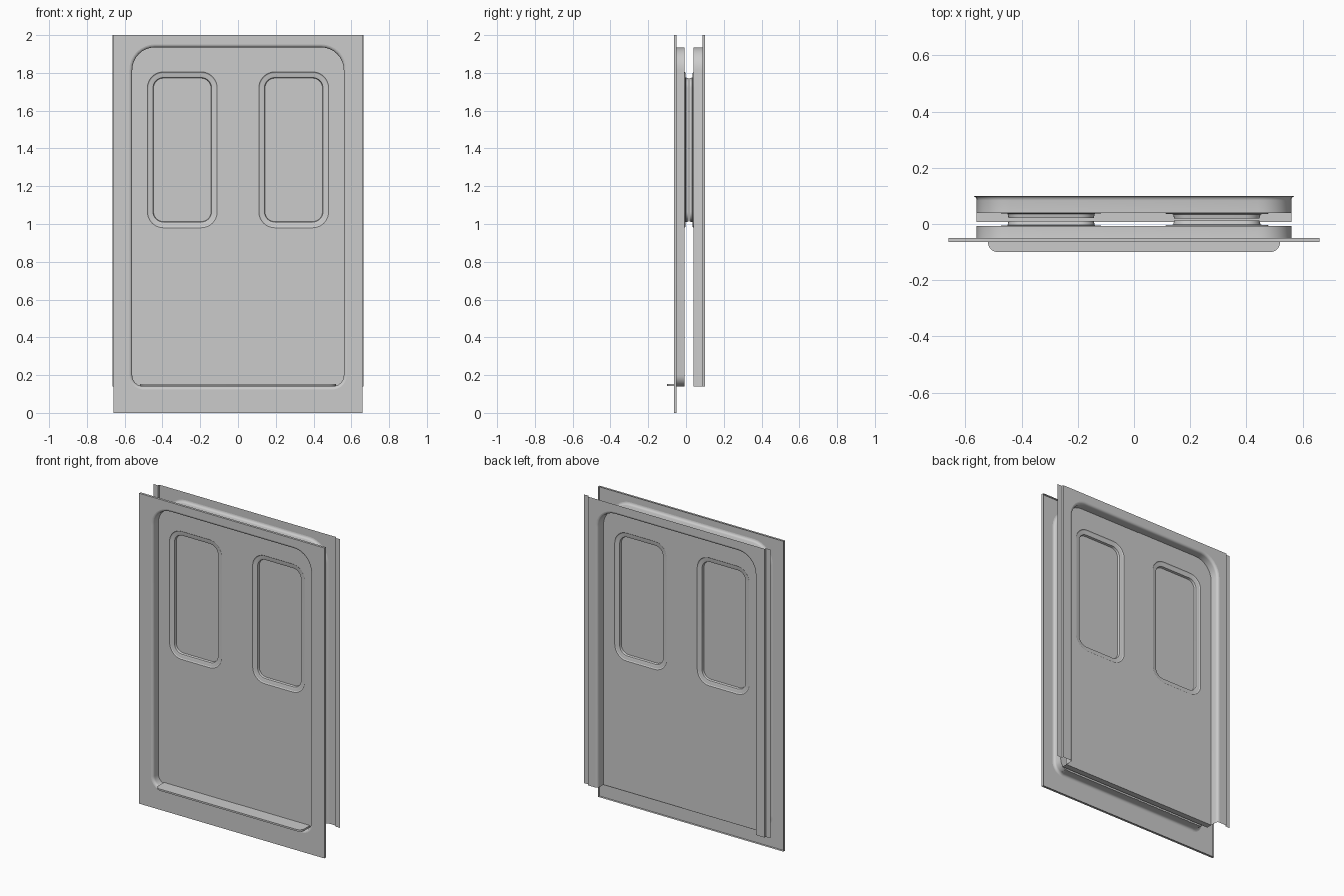
import bpy, bmesh
from math import sin, cos, pi, radians

if "Cube" in bpy.data.objects:
    bpy.data.objects.remove(bpy.data.objects["Cube"])


def rrect(x0, x1, z0, z1, radii, grow=0.0, n=8):
    """Rounded rectangle in x/z, counter-clockwise from bottom left; radii bl, br, tr, tl."""
    x0, x1, z0, z1 = x0 - grow, x1 + grow, z0 - grow, z1 + grow
    pts = []
    for k, (r, cx, cz) in enumerate(zip(radii, (x0, x1, x1, x0), (z0, z0, z1, z1))):
        if r == 0:
            pts.append((cx, cz))
            continue
        r = max(r + grow, 0.002)
        ox = cx + r if k in (0, 3) else cx - r
        oz = cz + r if k in (0, 1) else cz - r
        for i in range(n + 1):
            a = pi + k * pi / 2 + i / n * pi / 2
            pts.append((ox + r * cos(a), oz + r * sin(a)))
    return pts


def sheet(bm, loops, y, facing):
    """Flat sheet: first loop is the outline, the others are holes."""
    edges = []
    for loop in loops:
        vs = [bm.verts.new((x, y, z)) for x, z in loop]
        edges += [bm.edges.new((vs[i - 1], vs[i])) for i in range(len(vs))]
    res = bmesh.ops.triangle_fill(bm, edges=edges, use_beauty=True, normal=(0, facing, 0))
    for f in res["geom"]:
        if isinstance(f, bmesh.types.BMFace):
            f.normal_update()
            if f.normal.y * facing < 0:
                f.normal_flip()


def loft(bm, rings, flip=False, closed=True):
    """Skin a list of (points, y) rings."""
    rows = [[bm.verts.new((x, y, z)) for x, z in pts] for pts, y in rings]
    n = len(rows[0])
    for a, b in zip(rows, rows[1:]):
        for i in range(n if closed else n - 1):
            j = (i + 1) % n
            q = (a[i], a[j], b[j], b[i])
            bm.faces.new(q[::-1] if flip else q)


def finish(bm, name):
    me = bpy.data.meshes.new(name)
    bm.to_mesh(me)
    bm.free()
    ob = bpy.data.objects.new(name, me)
    bpy.context.collection.objects.link(ob)
    bpy.ops.object.select_all(action='DESELECT')
    bpy.context.view_layer.objects.active = ob
    ob.select_set(True)
    bpy.ops.object.shade_smooth_by_angle(angle=radians(35))
    return ob


W, BOT, TOP = 0.56, 0.14, 1.935
FILLET = 0.016
OPEN_R = (0.06, 0.06, 0.12, 0.12)
# fillet from plate to jamb as (outward growth, depth behind the plate)
ROLL = [(FILLET * (1 - sin(t * pi / 8)), FILLET * (1 - cos(t * pi / 8))) for t in range(5)]

# front frame: plate, folded rim and rolled jamb
bm = bmesh.new()
yf = -0.064
outer = rrect(-0.66, 0.66, 0, 2, (0, 0, 0, 0))
sheet(bm, [outer, rrect(-W, W, BOT, TOP, OPEN_R, FILLET)], yf, -1)
loft(bm, [(outer, yf), (outer, yf + 0.015)], flip=True)
rings = [(rrect(-W, W, BOT, TOP, OPEN_R, g), yf + d) for g, d in ROLL]
rings.append((rrect(-W, W, BOT, TOP, OPEN_R), -0.008))
loft(bm, rings)
finish(bm, "front_frame")


# back frame: arch open at the bottom, with stepped side flanges
def arch(grow):
    pts = rrect(-W, W, BOT, TOP, (0, 0, 0.12, 0.12), grow)
    pts = pts[1:] + pts[:1]
    pts[0], pts[-1] = (W + grow, BOT), (-W - grow, BOT)
    return pts


bm = bmesh.new()
yb = 0.1
sheet(bm, [arch(FILLET) + [(-0.63, BOT), (-0.63, 2), (0.63, 2), (0.63, BOT)]], yb, 1)
rings = [(arch(g), yb - d) for g, d in ROLL] + [(arch(0), 0.04)]
loft(bm, rings, flip=True, closed=False)
for s in (1, -1):
    profile = [(0.63, yb), (0.632, 0.088), (0.665, 0.088)]
    for (xa, ya), (xb, yc) in zip(profile, profile[1:]):
        q = [(xa, ya, BOT), (xa, ya, 2), (xb, yc, 2), (xb, yc, BOT)]
        vs = [bm.verts.new((s * x, y, z)) for x, y, z in q]
        bm.faces.new(vs if s > 0 else vs[::-1])
finish(bm, "back_frame")

# door leaves: front and back skins with recessed windows
WIN_R = (0.085,) * 4
for s, side in ((-1, "left"), (1, "right")):
    x0, x1 = sorted((0, s * W))
    w0, w1 = sorted((s * 0.11, s * 0.48))
    lift = 0.003 if s < 0 else 0.0

    def window(inset):
        return rrect(w0, w1, 0.98, 1.805, WIN_R, -inset)

    for y, facing, label, r in ((-0.008 - lift, -1, "front", OPEN_R),
                                (0.04 + lift, 1, "back", (0, 0, 0.12, 0.12))):
        corners = (r[0], 0, 0, r[3]) if s < 0 else (0, r[1], r[2], 0)
        bm = bmesh.new()
        sheet(bm, [rrect(x0, x1, BOT, TOP, corners), window(0)], y, facing)
        # stepped window rim
        steps = [(0, 0), (0.004, 0.004), (0.008, 0.005), (0.026, 0.005),
                 (0.03, 0.007), (0.033, 0.021)]
        loft(bm, [(window(i), y - facing * d) for i, d in steps], flip=facing > 0)
        # inner seam edge closing the small step between the leaves
        if s < 0:
            vs = [bm.verts.new((0, yy, z)) for yy, z in
                  ((y, BOT), (y - facing * lift, BOT), (y - facing * lift, TOP), (y, TOP))]
            bm.faces.new(vs if facing < 0 else vs[::-1])
        finish(bm, f"{side}_door_{label}")

        # window pane
        bm = bmesh.new()
        sheet(bm, [window(0.033)], y - facing * 0.021, facing)
        finish(bm, f"{side}_pane_{label}")

# floor strip under the doors
bm = bmesh.new()
bm.faces.new([bm.verts.new(p) for p in
              ((-W, 0.008, BOT), (W, 0.008, BOT), (W, 0.045, BOT), (-W, 0.045, BOT))])
finish(bm, "floor_strip")

# step tread with rounded front corners
bm = bmesh.new()
outline = rrect(-0.52, 0.52, -0.1, -0.01, (0.035, 0.035, 0, 0))
face = bm.faces.new([bm.verts.new((x, y, 0.143)) for x, y in outline])
ext = bmesh.ops.extrude_face_region(bm, geom=[face], use_keep_orig=True)
bmesh.ops.translate(bm, vec=(0, 0, 0.011),
                    verts=[v for v in ext["geom"] if isinstance(v, bmesh.types.BMVert)])
bmesh.ops.recalc_face_normals(bm, faces=bm.faces)
finish(bm, "step_tread")
